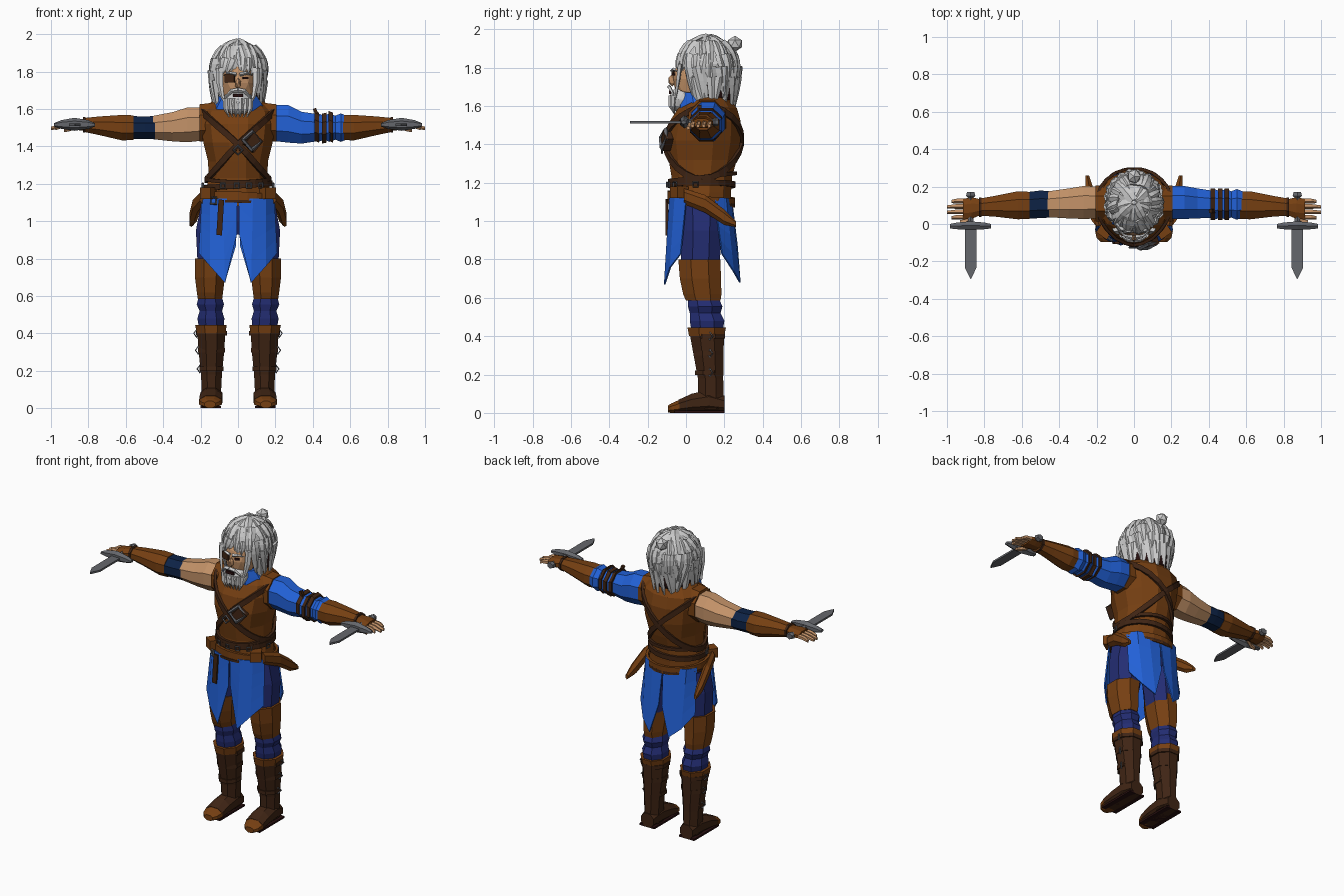
import bpy, bmesh, math, random
from mathutils import Vector

random.seed(4)
if bpy.data.objects.get("Cube"):
    bpy.data.objects.remove(bpy.data.objects["Cube"])


def material(name, *rgb):
    m = bpy.data.materials.new(name)
    m.use_nodes = True
    m.diffuse_color = (*rgb, 1)
    m.node_tree.nodes["Principled BSDF"].inputs["Base Color"].default_value = (*rgb, 1)
    return m


BLUE = material("bright blue cloth", .016, .12, .68)
NAVY = material("navy trousers", .017, .026, .17)
BROWN = material("brown leather", .18, .05, .006)
DARK = material("dark leather", .05, .018, .007)
SKIN = material("skin", .55, .29, .14)
HAIR = material("grey hair", .6, .6, .6)
STEEL = material("steel", .13, .135, .15)
BAND = material("deep blue band", .004, .016, .06)
SHADE = material("dark maroon", .022, .005, .005)


def mesh(name, mat, verts, faces):
    me = bpy.data.meshes.new(name)
    me.from_pydata(verts, [], faces)
    bm = bmesh.new()
    bm.from_mesh(me)
    bmesh.ops.recalc_face_normals(bm, faces=bm.faces)
    bm.to_mesh(me)
    bm.free()
    me.materials.append(mat)
    ob = bpy.data.objects.new(name, me)
    bpy.context.collection.objects.link(ob)
    return ob


def loft(name, mat, rings):
    n, k = len(rings[0]), len(rings)
    faces = [(r * n + i, r * n + (i + 1) % n, (r + 1) * n + (i + 1) % n, (r + 1) * n + i)
             for r in range(k - 1) for i in range(n)]
    faces += [tuple(range(n)), tuple(range((k - 1) * n, k * n))]
    return mesh(name, mat, [p for r in rings for p in r], faces)


def tube(name, mat, axis, rows, n=8):
    """Rows: position on axis, two centre values, two radii."""
    rings = []
    for pos, cu, cv, ru, rv in rows:
        ring = []
        for i in range(n):
            a = math.tau * (i + .5) / n
            u = cu + ru * math.cos(a) / math.cos(math.pi / n)
            v = cv + rv * math.sin(a) / math.cos(math.pi / n)
            ring.append({"x": (pos, u, v), "y": (u, pos, v), "z": (u, v, pos)}[axis])
        rings.append(ring)
    return loft(name, mat, rings)


def ball(name, mat, loc, size, detail=2):
    bpy.ops.mesh.primitive_ico_sphere_add(subdivisions=detail, radius=1, location=loc)
    ob = bpy.context.object
    ob.name, ob.scale = name, size
    ob.data.materials.append(mat)


def box(name, mat, loc, size, rot=(0, 0, 0)):
    bpy.ops.mesh.primitive_cube_add(size=1, location=loc, rotation=rot)
    ob = bpy.context.object
    ob.name, ob.scale = name, size
    ob.data.materials.append(mat)


def ribbon(name, mat, path, width, thick, taper=False):
    """Path: list of (point, outward normal)."""
    rings = []
    for i, (p, nor) in enumerate(path):
        t = path[min(i + 1, len(path) - 1)][0] - path[max(i - 1, 0)][0]
        f = max(.1, 1 - (i / (len(path) - 1)) ** 2) if taper else 1
        side = t.cross(nor).normalized() * width / 2 * f
        up = nor * thick * f
        rings.append([p - side, p + up, p + side, p - up] if taper
                     else [p - side, p - side + up, p + side + up, p + side])
    return loft(name, mat, rings)


# Torso: height, half width, front, back
TORSO = [(1.08, .19, -.085, .235), (1.15, .175, -.075, .235), (1.23, .157, -.075, .24),
         (1.32, .16, -.09, .265), (1.42, .185, -.105, .285), (1.52, .2, -.085, .285),
         (1.59, .195, -.04, .265), (1.64, .14, .02, .22), (1.67, .07, .05, .17)]
tube("leather_tunic", BROWN, "z",
     [(z, 0, (f + b) / 2, w, (b - f) / 2) for z, w, f, b in TORSO], 12)


def skin_point(deg, z, off=.01):
    for lo, hi in zip(TORSO, TORSO[1:]):
        if lo[0] <= z <= hi[0]:
            k = (z - lo[0]) / (hi[0] - lo[0])
            w, f, b = (lo[i] + (hi[i] - lo[i]) * k for i in (1, 2, 3))
    a = math.radians(deg)
    nor = Vector((math.cos(a), math.sin(a), 0))
    return Vector((w * nor.x, (f + b) / 2 + (b - f) / 2 * nor.y, z)) + nor * off, nor


def belt(name, mat, height, width):
    ribbon(name, mat, [skin_point(d, height(math.radians(d)), .004) for d in range(0, 361, 15)],
           width, .016)


def buckle(name, loc, size, rot):
    bpy.ops.mesh.primitive_torus_add(location=loc, rotation=rot, major_radius=size,
                                     minor_radius=size * .25, major_segments=4, minor_segments=4)
    bpy.context.object.name = name
    bpy.context.object.data.materials.append(STEEL)


belt("chest_strap_right", DARK, lambda a: 1.41 - .19 * math.cos(a), .032)
belt("chest_strap_left", DARK, lambda a: 1.41 + .19 * math.cos(a), .032)
belt("waist_belt", DARK, lambda a: 1.19 + .012 * math.cos(a), .03)
belt("back_belt", DARK, lambda a: 1.23 + .02 * math.sin(a), .02)
belt("hip_belt", BROWN, lambda a: 1.115 - .02 * math.sin(a + .4), .05)
belt("hip_belt_edge", DARK, lambda a: 1.095 - .012 * math.sin(a + .4), .015)
for d in (-115, -92, -72, -50, -10, 190):
    p, nor = skin_point(d, 1.19, .025)
    buckle("waist_buckle", p, .018, (math.pi / 2, math.pi / 4, math.radians(d + 90)))
buckle("chest_buckle", (.075, -.115, 1.43), .05, (math.pi / 2 - .2, .1, .3))
buckle("small_chest_buckle", (0, -.125, 1.38), .025, (math.pi / 2, 0, 0))
buckle("hip_buckle", (-.13, -.08, 1.11), .025, (math.pi / 2, .8, -.6))
box("hanging_strap", DARK, (-.095, -.1, 1.02), (.03, .012, .19), (0, .06, 0))
box("chest_pouch", DARK, (.08, -.1, 1.42), (.07, .04, .08), (0, .7, .3))

# Collar, neck and back cloth
tube("blue_collar", BLUE, "z", [(1.57, 0, .1, .16, .14), (1.63, 0, .08, .125, .12),
                               (1.67, 0, .07, .1, .11)], 9)
tube("neck", SKIN, "z", [(1.55, 0, .08, .07, .07), (1.72, 0, .06, .07, .07)])
tube("hips", NAVY, "z", [(.93, 0, .08, .13, .08), (1, 0, .08, .17, .11), (1.12, 0, .08, .17, .14)])

# Skirt panels: top x, y, then hem x, y, z
FRONT = [(.004, -.09, .006, -.09, .93), (.08, -.088, .07, -.115, .67),
         (.15, -.06, .15, -.085, .76), (.195, 0, .21, -.03, .83)]
BACK = [(.001, .24, .012, .27, .87), (.08, .235, .07, .285, .68),
        (.15, .21, .14, .25, .74), (.185, .15, .2, .19, .83)]
for s in (-1, 1):
    for name, cols in (("front_skirt", FRONT), ("back_skirt", BACK)):
        verts, faces, rows = [], [], 4
        for tx, ty, hx, hy, hz in cols:
            verts += [Vector((s * tx, ty, 1.12)).lerp(Vector((s * hx, hy, hz)), r / rows)
                      for r in range(rows + 1)]
        for c in range(3):
            for r in range(rows):
                i = c * (rows + 1) + r
                faces.append((i, i + 1, i + rows + 2, i + rows + 1))
        cloth = mesh(name, BLUE, verts, faces)
        cloth.modifiers.new("thickness", "SOLIDIFY").thickness = .008

# Limbs shared by both sides
for s in (-1, 1):
    X = lambda rows: [(s * r[0], *r[1:]) for r in rows]
    L = lambda rows: [(r[0], s * r[1], *r[2:]) for r in rows]
    # Legs
    tube("thigh", NAVY, "z", L([(1.08, .11, .08, .09, .11), (.95, .125, .08, .1, .105),
                               (.75, .14, .075, .075, .1)]))
    tube("knee_guard", BROWN, "z", L([(.8, .145, .07, .086, .11), (.7, .15, .075, .08, .107),
                                     (.62, .15, .085, .07, .1), (.585, .15, .09, .065, .09)]))
    tube("lower_trousers", NAVY, "z", L([(.6, .148, .09, .06, .08), (.555, .148, .1, .073, .09),
         (.52, .145, .1, .06, .08), (.48, .145, .11, .072, .09), (.42, .142, .11, .065, .08)]))
    tube("boot_cuff", BROWN, "z", L([(.4, .143, .108, .077, .092), (.445, .145, .108, .084, .1)]))
    tube("boot_shaft", DARK, "z", L([(.42, .143, .108, .076, .09), (.3, .142, .118, .068, .078),
         (.18, .142, .128, .056, .066), (.1, .142, .13, .052, .066), (.02, .142, .13, .05, .07)]))
    tube("boot_foot", DARK, "y", [(y, s * x, h, w, h) for y, x, w, h in
         ((.2, .142, .045, .045), (.12, .142, .058, .06), (.03, .144, .06, .05),
          (-.04, .147, .06, .034))])
    tube("boot_toe", BROWN, "y", [(-.035, s * .147, .034, .061, .034),
                                  (-.075, s * .15, .025, .05, .025), (-.095, s * .15, .02, .03, .018)])
    box("boot_sole", SHADE, (s * .145, .07, .006), (.11, .26, .012))
    for z, x in ((.4, .222), (.31, .213), (.21, .204)):
        buckle("boot_buckle", (s * x, .125, z), .02, (math.pi / 4, math.pi / 2, 0))
        tube("boot_strap", DARK, "z", L([(z - .012, .142, .118, x - .14, .085 - (.4 - z) * .08),
                                        (z + .012, .142, .118, x - .14, .085 - (.4 - z) * .08)]))
    # Sheath and pouch on the hip
    tube("hip_sheath", BROWN, "y", [(-.01, s * .185, 1.13, .018, .035), (.1, s * .22, 1.09, .022, .04),
         (.2, s * .24, 1.02, .02, .035), (.26, s * .25, .985, .01, .014)], 6)
    box("hip_pouch", BROWN, (s * .155, -.035, 1.15), (.07, .07, .06), (0, 0, s * .6))
    # Shoulder, bracer and hand
    tube("shoulder_edge", BROWN, "x", X([(.12, .11, 1.53, .1, .105), (.205, .11, 1.525, .096, .1)]))
    tube("bracer", BROWN, "x", X([(.56, .1, 1.5, .072, .066), (.62, .1, 1.5, .075, .068),
         (.74, .095, 1.51, .056, .05), (.83, .09, 1.515, .045, .036)]))
    tube("bracer_cuff", DARK, "x", X([(.815, .09, 1.515, .052, .042), (.83, .09, 1.515, .052, .042)]))
    tube("glove", BROWN, "x", X([(.82, .09, 1.515, .042, .03), (.87, .085, 1.515, .058, .028),
                                (.915, .08, 1.512, .054, .022)]))
    for i in range(4):
        y, tip = .037 + i * .029, .975 + .025 * (i in (1, 2))
        tube("finger", SKIN, "x", X([(.9, y, 1.512, .011, .012), (.95, y, 1.508, .011, .011),
                                    (tip, y - .003, 1.496, .008, .008)]), 5)
    tube("thumb", SKIN, "x", X([(.86, .035, 1.51, .012, .014), (.9, .015, 1.495, .011, .012),
                               (.93, .012, 1.485, .008, .008)]), 5)
    # Dagger
    tube("dagger_blade", STEEL, "y", [(y, s * .873, 1.515, w, .006) for y, w in
                                      ((0, .03), (-.235, .03), (-.293, .002))], 4)
    tube("dagger_guard", STEEL, "x", X([(.765, -.012, 1.515, .012, .008), (.8, -.01, 1.517, .018, .02),
         (.875, -.008, 1.518, .022, .03), (.945, -.01, 1.517, .018, .02), (.985, -.012, 1.515, .012, .008)]), 6)
    tube("dagger_grip", STEEL, "y", [(0, s * .873, 1.517, .014, .014), (.14, s * .873, 1.517, .014, .014),
                                     (.15, s * .873, 1.517, .025, .02), (.17, s * .873, 1.517, .02, .016)], 6)

# Left sleeve with wrapped straps, right bare arm with band
tube("left_sleeve", BLUE, "x", [(.18, .115, 1.525, .09, .095), (.27, .115, 1.52, .088, .1),
     (.34, .11, 1.5, .08, .085), (.44, .105, 1.5, .07, .07)])
tube("gathered_sleeve", BLUE, "x", [(.4 + i * .03, .105, 1.5, .07 + .012 * (i % 2), .064 + .012 * (i % 2))
                                   for i in range(7)])
for x, tilt in ((.41, .02), (.45, -.01), (.485, .02)):
    tube("sleeve_strap", DARK, "x", [(x, .105, 1.5 + tilt / 2, .084, .08), (x + .022, .105, 1.5, .084, .08)])
box("strap_knot", DARK, (.42, .07, 1.575), (.018, .02, .06), (0, -.4, 0))
tube("right_upper_arm", SKIN, "x", [(-.18, .115, 1.52, .085, .088), (-.27, .115, 1.515, .088, .093),
     (-.35, .11, 1.505, .08, .078), (-.47, .105, 1.5, .068, .06)])
tube("right_arm_band", BAND, "x", [(-.445, .105, 1.5, .07, .062), (-.5, .105, 1.5, .074, .06),
                                  (-.575, .1, 1.5, .07, .062)])

# Head and face
ball("head", SKIN, (0, .03, 1.74), (.095, .1, .13))
ball("nose", SKIN, (0, -.072, 1.735), (.017, .022, .032), 1)
ball("beard", HAIR, (0, -.015, 1.635), (.085, .075, .075))
box("mouth", SHADE, (0, -.083, 1.672), (.055, .012, .018))
box("eye_patch", DARK, (-.045, -.063, 1.765), (.055, .012, .045), (0, 0, -.3))
box("left_eye", SHADE, (.04, -.067, 1.765), (.028, .01, .012), (0, 0, .3))
ball("hair_shadow", SHADE, (0, .14, 1.7), (.132, .125, .12))
ball("hair_cap", HAIR, (0, .115, 1.82), (.14, .155, .14))
ball("hair_bun", HAIR, (0, .255, 1.925), (.04, .042, .042), 1)


def lock_point(deg, t):
    """Point flowing from the crown over the head and down."""
    a, f = math.radians(deg), math.radians(min(t, 90))
    low = max(0, t - 90) / 90
    nor = Vector((math.cos(a) * math.sin(f), math.sin(a) * math.sin(f), math.cos(f)))
    r = 1 - .2 * low
    return Vector((.145 * nor.x * r, .115 + .16 * nor.y * r, 1.8 + .155 * nor.z - .24 * low)), nor


def lock(deg, start, end, width):
    swing = random.uniform(-14, 14)
    pts = [lock_point(deg + swing * k / 5, start + (end - start) * k / 5) for k in range(6)]
    lift = random.uniform(0, .012)
    ribbon("hair_lock", HAIR, [(p + n * lift, n) for p, n in pts], width, .012, True)


for start, reach, count in ((4, 65, 12), (35, 60, 22), (65, 60, 26), (88, 62, 26), (108, 68, 24)):
    for i in range(count):
        d = 360 * (i + random.random() * .6) / count
        end = start + reach + random.uniform(-10, 10)
        if abs(d - 270) < 48:
            end = min(end, 96)
        if end - start > 18:
            lock(d, start, end, random.uniform(.04, .06))

# Moustache, brows, side whiskers and beard tips
for s in (-1, 1):
    def whisker(name, pts, width):
        ribbon(name, HAIR, [(Vector((s * x, y, z)), Vector((s * .3, -1, 0)).normalized())
                            for x, y, z in pts], width, .012, True)
    whisker("moustache", [(0, -.088, 1.7), (.035, -.085, 1.695), (.06, -.07, 1.67), (.07, -.06, 1.64)], .026)
    whisker("brow", [(.01, -.072, 1.785), (.045, -.066, 1.792), (.08, -.04, 1.78)], .022)
    whisker("side_whisker", [(.1, -.03, 1.82), (.098, -.04, 1.74), (.085, -.05, 1.67), (.06, -.06, 1.61)], .04)
    for x in (.015, .042, .066):
        whisker("beard_tip", [(x, -.085 + x / 3, 1.655), (x, -.088 + x / 3, 1.6), (x * .7, -.06, 1.555)], .034)
